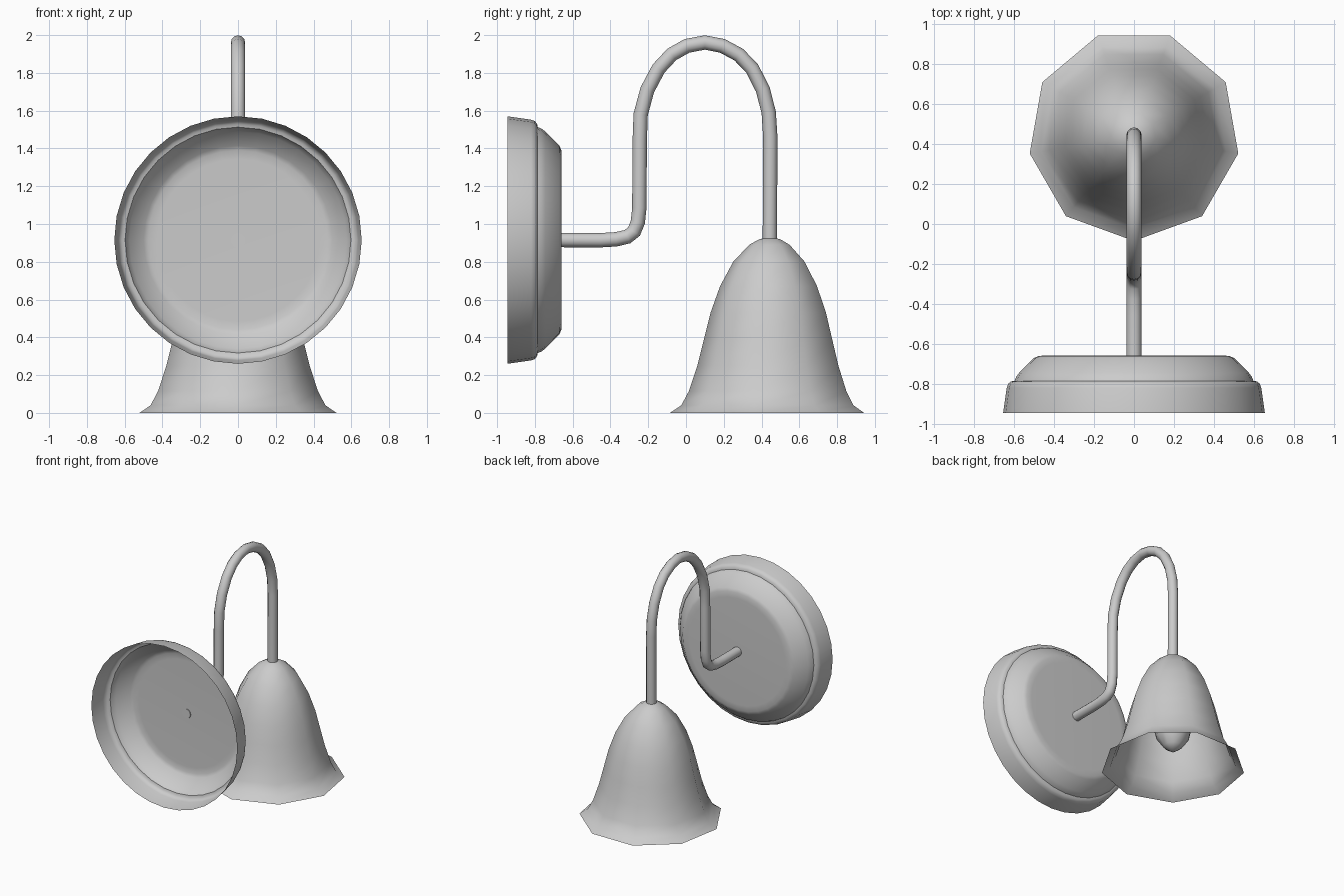
import bpy, bmesh, math
from mathutils import Matrix, Vector

if "Cube" in bpy.data.objects:
    bpy.data.objects.remove(bpy.data.objects["Cube"])


def lathe(name, profile, sides, matrix, angle=40):
    """Revolve (radius, height) points about z; zero radius makes a pole."""
    bm = bmesh.new()
    rings = []
    for r, h in profile:
        if r == 0:
            rings.append([bm.verts.new((0, 0, h))])
        else:
            rings.append([bm.verts.new((r * math.cos(a), r * math.sin(a), h))
                          for a in (-math.pi / 2 + 2 * math.pi * i / sides for i in range(sides))])
    for a, b in zip(rings, rings[1:]):
        for i in range(sides):
            j = (i + 1) % sides
            quad = [a[i % len(a)], a[j % len(a)], b[j % len(b)], b[i % len(b)]]
            bm.faces.new(list(dict.fromkeys(quad)))
    bm.transform(matrix)
    mesh = bpy.data.meshes.new(name)
    bm.to_mesh(mesh)
    bm.free()
    obj = bpy.data.objects.new(name, mesh)
    bpy.context.collection.objects.link(obj)
    smooth(obj, angle)
    return obj


def smooth(obj, angle):
    bpy.ops.object.select_all(action='DESELECT')
    obj.select_set(True)
    bpy.context.view_layer.objects.active = obj
    bpy.ops.object.shade_smooth_by_angle(angle=math.radians(angle))


def tube(name, path, radius, sides=12):
    """Sweep a ring along a path lying in the yz plane."""
    bm = bmesh.new()
    pts = [Vector((0, y, z)) for y, z in path]
    side = Vector((1, 0, 0))
    rings = []
    for k, p in enumerate(pts):
        t = (pts[min(k + 1, len(pts) - 1)] - pts[max(k - 1, 0)]).normalized()
        up = side.cross(t)
        rings.append([bm.verts.new(p + radius * (math.cos(a) * side + math.sin(a) * up))
                      for a in (2 * math.pi * i / sides for i in range(sides))])
    for a, b in zip(rings, rings[1:]):
        for i in range(sides):
            j = (i + 1) % sides
            bm.faces.new((a[i], a[j], b[j], b[i]))
    bm.faces.new(rings[0][::-1])
    bm.faces.new(rings[-1])
    mesh = bpy.data.meshes.new(name)
    bm.to_mesh(mesh)
    bm.free()
    obj = bpy.data.objects.new(name, mesh)
    bpy.context.collection.objects.link(obj)
    smooth(obj, 50)


# Wall plate: stepped round shell, open at the back, axis along +y
plate_matrix = Matrix.Translation((0, 0, 0.915)) @ Matrix.Rotation(-math.pi / 2, 4, 'X')
lathe("wall_plate",
      [(0.655, -0.945), (0.637, -0.82), (0.63, -0.80), (0.615, -0.788), (0.598, -0.785),
       (0.59, -0.765), (0.575, -0.745), (0.50, -0.67), (0.475, -0.66), (0.43, -0.658), (0, -0.658)],
      32, plate_matrix)

# Gooseneck arm
tube("arm",
     [(-0.665, 0.915), (-0.455, 0.914), (-0.37, 0.919), (-0.31, 0.933), (-0.275, 0.96),
      (-0.255, 1.01), (-0.247, 1.085), (-0.245, 1.44), (-0.24, 1.58), (-0.205, 1.71),
      (-0.145, 1.823), (-0.075, 1.898), (0.005, 1.943), (0.1, 1.961), (0.193, 1.943),
      (0.28, 1.896), (0.35, 1.823), (0.407, 1.712), (0.438, 1.59), (0.446, 1.465), (0.444, 0.9)],
     0.038)

# Nine-sided bell shade, open at the bottom
shade_matrix = Matrix.Translation((0, 0.445, 0))
lathe("shade",
      [(0.53, 0.0), (0.47, 0.04), (0.43, 0.115), (0.385, 0.25), (0.35, 0.39), (0.315, 0.53),
       (0.265, 0.67), (0.195, 0.80), (0.11, 0.89), (0.06, 0.918), (0.035, 0.925)],
      9, shade_matrix, 60)

# Bulb with pointed tip, hidden inside the shade
lathe("bulb",
      [(0, 0.12), (0.07, 0.17), (0.125, 0.25), (0.145, 0.34), (0.13, 0.44),
       (0.085, 0.55), (0.06, 0.65), (0.055, 0.88), (0, 0.88)],
      10, shade_matrix, 60)
